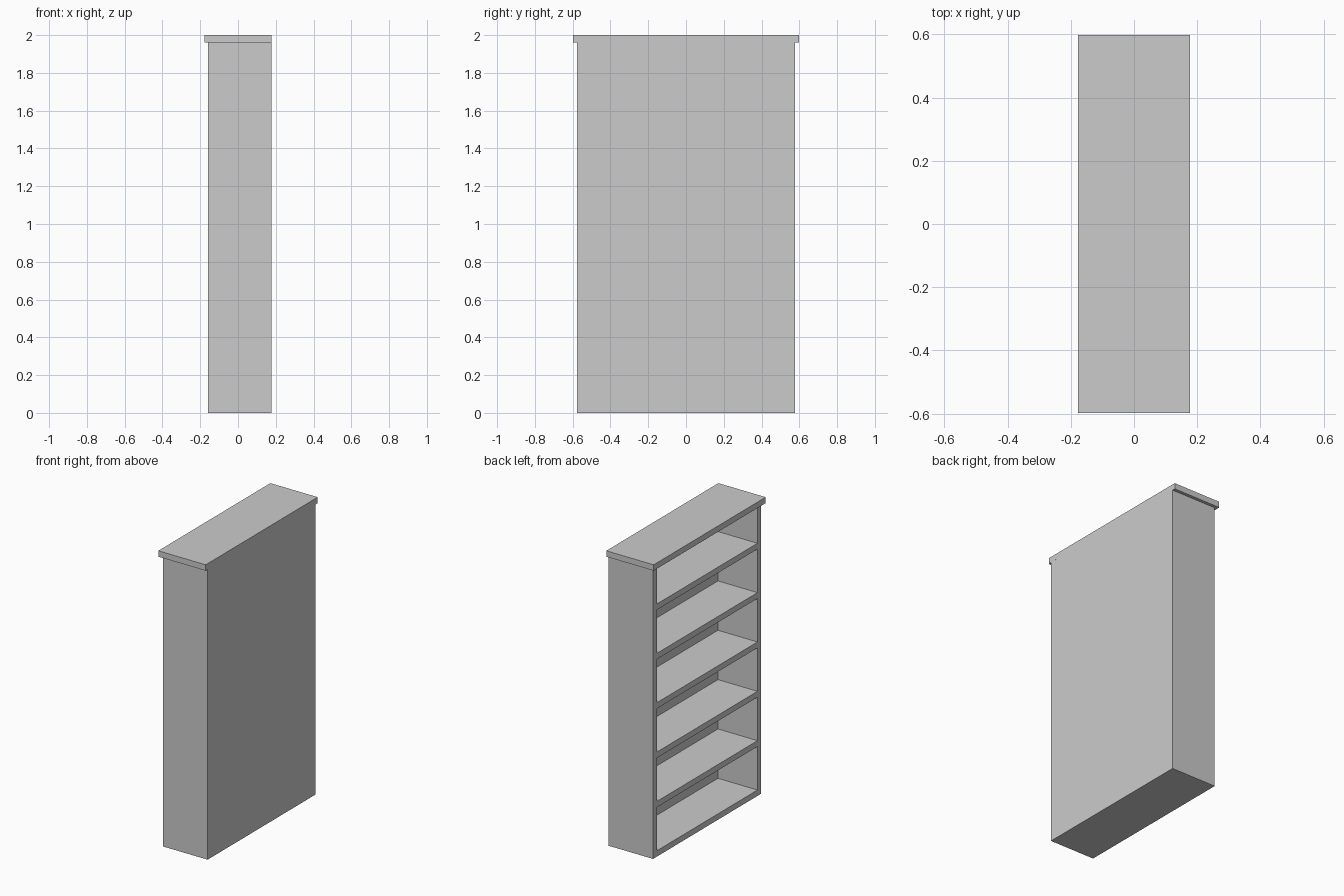
import bpy
import bmesh
from mathutils import Vector

if "Cube" in bpy.data.objects:
    bpy.data.objects.remove(bpy.data.objects["Cube"])

T = 0.04                       # board thickness
X0, X1 = -0.158, 0.177         # open front edge, flat back
Y = 0.577                      # half width of the carcass
TOP = 1.96                     # underside of the top board


def board(name, lo, hi):
    """Axis-aligned board between two corners."""
    lo, hi = Vector(lo), Vector(hi)
    bm = bmesh.new()
    bmesh.ops.create_cube(bm, size=1)
    for v in bm.verts:
        v.co = Vector(((hi[i] - lo[i]) * v.co[i] for i in range(3)))
    me = bpy.data.meshes.new(name)
    bm.to_mesh(me)
    bm.free()
    ob = bpy.data.objects.new(name, me)
    ob.location = (lo + hi) / 2
    bpy.context.collection.objects.link(ob)
    return ob


# Side boards
board("side_board_near", (X0, -Y, 0), (X1, -Y + T, TOP))
board("side_board_far", (X0, Y - T, 0), (X1, Y, TOP))

# Back panel, flush with the rear of the sides
board("back_panel", (X1 - T, -Y + T, 0), (X1, Y - T, TOP))

# Bottom board and five evenly pitched shelves
for i in range(6):
    z = i / 3
    board("bottom_board" if i == 0 else f"shelf_{i}",
          (X0, -Y + T, z), (X1 - T, Y - T, z + T))

# Top board, overhanging the sides and the open front
board("top_board", (-0.177, -0.598, TOP), (X1, 0.598, 2.0))
